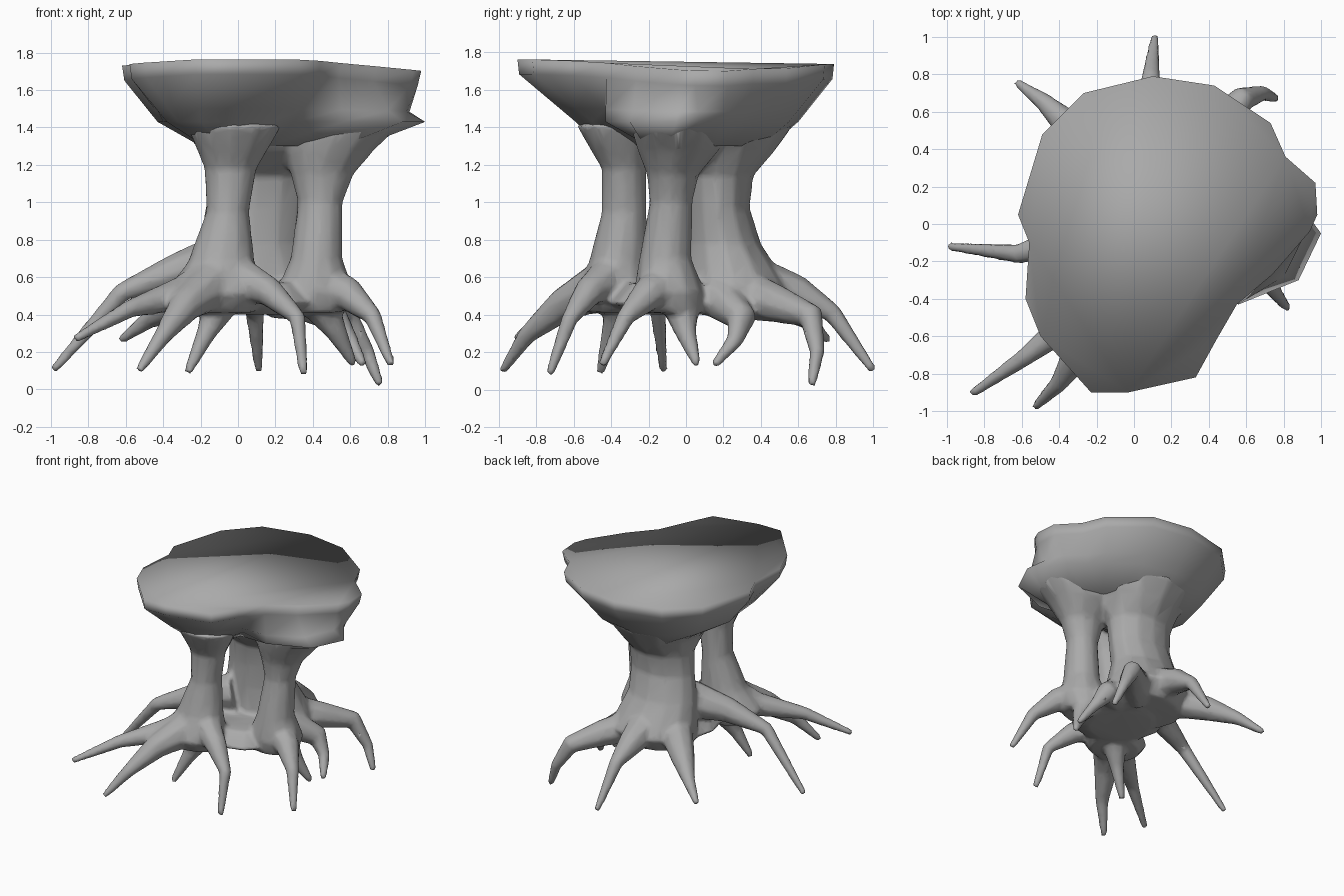
import bpy
import bmesh
import math
from mathutils import Vector

default_cube = bpy.data.objects.get("Cube")
if default_cube:
    bpy.data.objects.remove(default_cube, do_unlink=True)

# Single bark colour
bark = bpy.data.materials.new("grey_bark")
bark.use_nodes = True
bark_colour = (0.4, 0.4, 0.4, 1)
bark.diffuse_color = bark_colour
bark.node_tree.nodes["Principled BSDF"].inputs["Base Color"].default_value = bark_colour


def loft(bm, rings):
    """Skin a list of equal-length closed rings, first to last, and cap both ends."""
    loops = [[bm.verts.new(point) for point in ring] for ring in rings]
    count = len(loops[0])
    for lower, upper in zip(loops, loops[1:]):
        for i in range(count):
            j = (i + 1) % count
            bm.faces.new((lower[i], lower[j], upper[j], upper[i]))
    bm.faces.new(list(reversed(loops[0])))
    bm.faces.new(loops[-1])


def finish(bm, name):
    """Turn the bmesh into a smooth-shaded bark object."""
    bmesh.ops.recalc_face_normals(bm, faces=bm.faces)
    for face in bm.faces:
        face.smooth = True
    mesh = bpy.data.meshes.new(name)
    bm.to_mesh(mesh)
    bm.free()
    mesh.materials.append(bark)
    obj = bpy.data.objects.new(name, mesh)
    bpy.context.collection.objects.link(obj)
    return obj


def ellipse(x, y, z, rx, ry, sides=12):
    """Level elliptical ring."""
    angles = [math.tau * i / sides for i in range(sides)]
    return [Vector((x + rx * math.cos(a), y + ry * math.sin(a), z)) for a in angles]


def root_rings(path, thickness, sides=8):
    """Rings of a tapered limb that follows a bent path."""
    points = [Vector(p) for p in path]
    last = len(points) - 1
    rings = []
    for k, point in enumerate(points):
        along = (points[min(k + 1, last)] - points[max(k - 1, 0)]).normalized()
        side = along.cross(Vector((0, 0, 1))).normalized()
        up = side.cross(along)
        radius = thickness * (1 - k / last) ** 1.4 + 0.025
        angles = [math.tau * i / sides for i in range(sides)]
        rings.append([point + radius * (side * math.cos(a) + up * math.sin(a)) for a in angles])
    return rings


# Crown outlines, counter-clockwise from the left side
rim = [(.98, .05), (.97, .22), (.81, .36), (.73, .54), (.43, .74), (.1, .79),
       (-.27, .7), (-.49, .48), (-.62, .05), (-.56, -.1), (-.58, -.4), (-.5, -.6),
       (-.23, -.9), (-.03, -.9), (.33, -.82), (.44, -.62), (.55, -.43), (.74, -.27), (.94, -.04)]
shoulder = [(.9, .07), (.82, .2), (.7, .3), (.6, .4), (.38, .55), (.1, .6),
            (-.2, .52), (-.36, .35), (-.43, .05), (-.4, -.1), (-.38, -.35), (-.32, -.48),
            (-.2, -.59), (0, -.59), (.18, -.5), (.3, -.36), (.56, -.43), (.88, -.3), (1, -.05)]
waist = [(.66, .05), (.62, .15), (.5, .22), (.42, .3), (.3, .4), (.1, .45),
         (-.1, .4), (-.18, .25), (-.2, .05), (-.15, -.1), (-.18, -.3), (-.15, -.4),
         (-.1, -.45), (0, -.45), (.08, -.38), (.16, -.2), (.35, -.2), (.55, -.22), (.66, -.1)]
lobe_insets = {17: 0.96, 18: 0.92}


def rim_height(x, y):
    return 1.75 - 0.015 * y - 0.08 * max(0, x - 0.4) - 0.05 * max(0, -x - 0.25)


# Crown: waist, shoulder with a side lobe, notch above the lobe, lip and flat top
waist_ring = [Vector((x, y, 1.3)) for x, y in waist]
shoulder_ring = [Vector((x, y, 1.43)) for x, y in shoulder]
top_ring = [Vector((x, y, rim_height(x, y))) for x, y in rim]
lip_ring = [Vector((p.x * 0.98, p.y * 0.99, p.z - 0.08)) for p in top_ring]
notch_ring = []
for i, (lip, low) in enumerate(zip(lip_ring, shoulder_ring)):
    inset = lobe_insets.get(i, 1)
    p = lip.lerp(low, 0.72)
    notch_ring.append(Vector((p.x * inset, p.y * inset, p.z)))
crown = bmesh.new()
loft(crown, [waist_ring, shoulder_ring, notch_ring, lip_ring, top_ring])
finish(crown, "crown")

# Trunks and the mass joining them: x, y, z, half width, half depth
front_trunk = [
    (-.11, -.36, .41, .2, .17), (-.13, -.39, .51, .27, .21), (-.09, -.36, .68, .18, .16),
    (-.055, -.33, .95, .115, .12), (-.04, -.33, 1.18, .14, .12),
    (-.03, -.35, 1.28, .19, .16), (-.02, -.38, 1.42, .26, .21)]
left_trunk = [
    (.4, -.08, .41, .18, .17), (.41, -.09, .52, .21, .19), (.42, -.11, .7, .14, .14),
    (.44, -.08, 1, .12, .115), (.45, -.07, 1.15, .17, .14),
    (.48, -.04, 1.28, .25, .22), (.54, -.04, 1.42, .34, .26)]
back_trunk = [
    (.1, .22, .41, .3, .25), (.1, .27, .53, .34, .29), (.07, .2, .78, .28, .2),
    (.09, .17, .97, .265, .17), (.1, .17, 1.14, .27, .19),
    (.12, .14, 1.28, .33, .34), (.12, .14, 1.42, .44, .44)]
root_base = [(.12, -.02, .4, .24, .26), (.12, -.02, .46, .37, .4), (.12, -.02, .57, .27, .3)]

# Spreading roots: thickness, then a path from trunk to tip
roots = [
    (.13, [(-.05, .04, .7), (-.33, -.08, .63), (-.62, -.16, .52), (-.99, -.12, .1)]),
    (.12, [(-.1, -.38, .6), (-.31, -.5, .51), (-.58, -.71, .43), (-.87, -.91, .27)]),
    (.12, [(-.12, -.42, .57), (-.28, -.66, .45), (-.4, -.85, .29), (-.53, -.98, .1)]),
    (.1, [(-.04, -.38, .62), (.17, -.52, .52), (.32, -.62, .38), (.35, -.73, .08)]),
    (.08, [(-.08, -.33, .48), (-.17, -.4, .3), (-.27, -.46, .09)]),
    (.12, [(-.04, .22, .58), (-.32, .5, .46), (-.48, .65, .37), (-.63, .76, .26)]),
    (.13, [(.1, .28, .6), (.08, .6, .51), (.09, .78, .41), (.11, 1, .1)]),
    (.12, [(.2, .28, .52), (.41, .48, .46), (.58, .67, .39), (.69, .7, .2), (.76, .67, .02)]),
    (.1, [(.32, .16, .5), (.52, .3, .38), (.6, .26, .26), (.67, .15, .13)]),
    (.09, [(.43, -.03, .47), (.53, 0, .3), (.62, .06, .13)]),
    (.12, [(.42, -.1, .55), (.59, -.2, .51), (.72, -.32, .39), (.82, -.45, .13)]),
]

# Fuse trunks and roots into one flowing body
body_mesh = bmesh.new()
for sections in (front_trunk, left_trunk, back_trunk, root_base):
    loft(body_mesh, [ellipse(*section) for section in sections])
for thickness, path in roots:
    loft(body_mesh, root_rings(path, thickness))
body = finish(body_mesh, "trunks_and_roots")
fuse = body.modifiers.new("fuse", "REMESH")
fuse.mode = "VOXEL"
fuse.voxel_size = 0.016
fuse.use_smooth_shade = True
relax = body.modifiers.new("relax", "SMOOTH")
relax.factor = 0.5
relax.iterations = 8
simplify = body.modifiers.new("simplify", "DECIMATE")
simplify.ratio = 0.15
